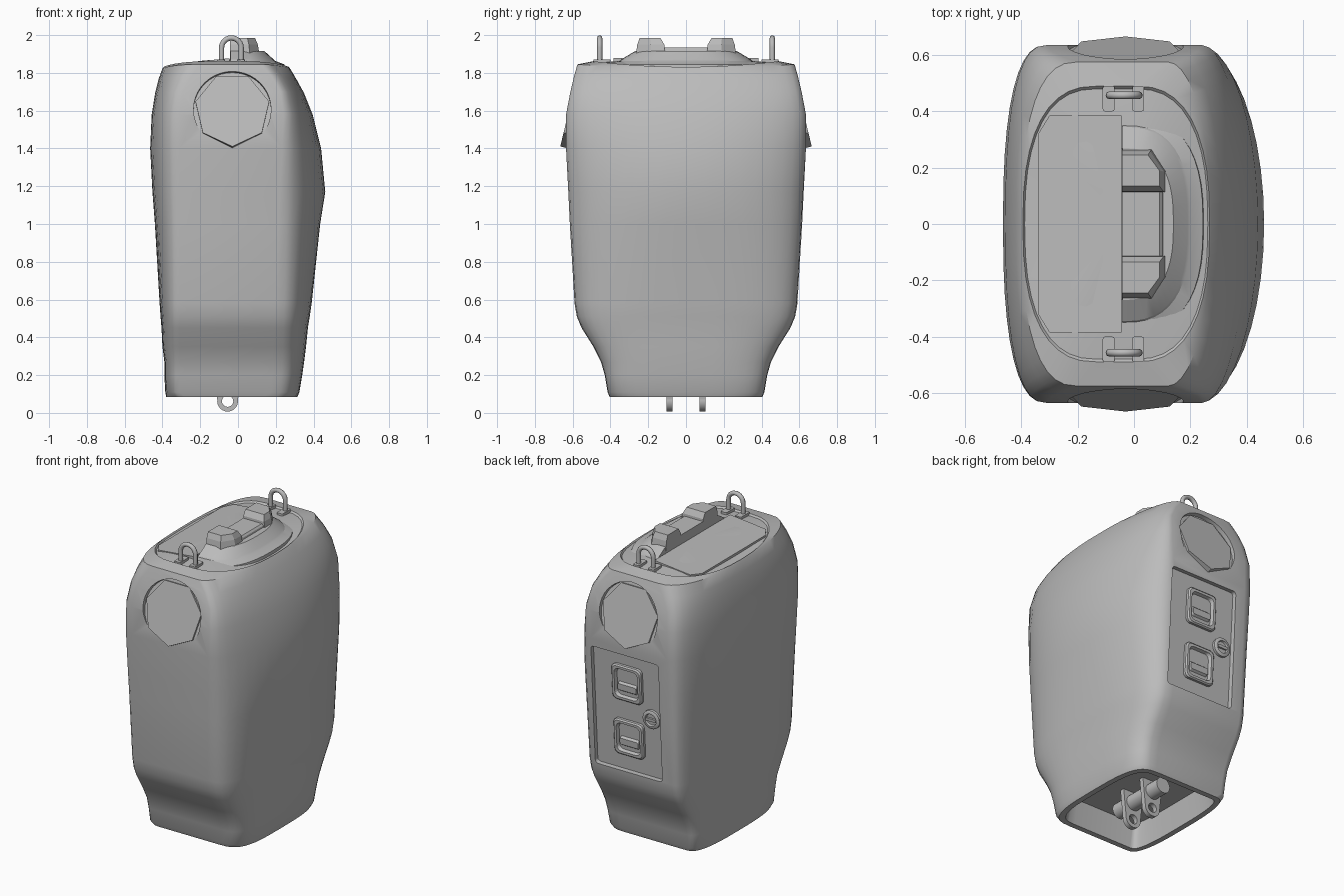
import bpy, bmesh
from math import sin, cos, pi, radians
from mathutils import Vector

if "Cube" in bpy.data.objects:
    bpy.data.objects.remove(bpy.data.objects["Cube"], do_unlink=True)

grey = bpy.data.materials.new("plain_grey")
grey.use_nodes = True
grey.diffuse_color = (0.5, 0.5, 0.5, 1)
grey.node_tree.nodes["Principled BSDF"].inputs["Base Color"].default_value = grey.diffuse_color


def loft(name, loops, closed=False):
    """Skin a list of equal-length loops; cap the ends unless closed into a ring."""
    bm = bmesh.new()
    rings = [[bm.verts.new(p) for p in loop] for loop in loops]
    n = len(rings[0])
    pairs = list(zip(rings, rings[1:])) + ([(rings[-1], rings[0])] if closed else [])
    for a, b in pairs:
        for i in range(n):
            j = (i + 1) % n
            bm.faces.new((a[i], a[j], b[j], b[i]))
    if not closed:
        bm.faces.new(rings[0])
        bm.faces.new(rings[-1])
    bmesh.ops.recalc_face_normals(bm, faces=bm.faces)
    mesh = bpy.data.meshes.new(name)
    bm.to_mesh(mesh)
    bm.free()
    mesh.materials.append(grey)
    ob = bpy.data.objects.new(name, mesh)
    bpy.context.collection.objects.link(ob)
    return ob


def select(ob):
    bpy.ops.object.select_all(action='DESELECT')
    ob.select_set(True)
    bpy.context.view_layer.objects.active = ob


def smooth(ob, angle=35):
    select(ob)
    bpy.ops.object.shade_smooth_by_angle(angle=radians(angle))


def cut(ob, cutter):
    cutter.hide_render = True
    mod = ob.modifiers.new("cut", 'BOOLEAN')
    mod.operation = 'DIFFERENCE'
    mod.object = cutter
    select(ob)
    bpy.ops.object.modifier_apply(modifier=mod.name)
    bpy.data.objects.remove(cutter, do_unlink=True)


def power(v, p):
    return (1 if v >= 0 else -1) * abs(v) ** (2 / p)


def section(z, x0, x1, yh, f0, f1, pl, pr, drop=0.0, n=20):
    """Flat-ended horizontal outline with separately rounded left and right sides."""
    pts = []
    for edge, flat, p, start in ((x1, f1, pr, -pi / 2), (x0, f0, pl, pi / 2)):
        for i in range(n + 1):
            t = start + pi * i / n
            x = flat + (edge - flat) * abs(cos(t)) ** (2 / p) if 0 < i < n else flat
            y = yh * power(sin(t), p)
            pts.append((x, y, z - drop * (1 - (y / yh) ** 2)))
    return pts


def wall(z, x0, x1, yh):
    """Outer wall: boxier low down, end faces narrowing into an arch at the shoulder."""
    arch = max(0, z - 1.6) ** 2
    return section(z, x0, x1, yh, -.31 + 1.8 * arch, .17 + .045 * z - 2.2 * arch,
                   3 - .5 * min(z, 1), 3.5 - 1.3 * min(z, 1.15), .35 * arch)


def deck(z, size):
    """Oval deck outline scaled about its own middle."""
    reach = .325 * size
    return section(z, -.063 - reach, -.063 + reach, .48 * size,
                   -.063 - reach * .2, -.063 + reach * .2, 2.5, 2.5, .03 * size)


def on_face(s, centre, slope, pts, w):
    """Map flat (u, v) points onto a tilted end face; w is height above it."""
    v_axis = Vector((0, s * slope, 1)).normalized()
    n_axis = Vector((0, s, -slope)).normalized()
    return [Vector(centre) + Vector((u, 0, 0)) + v_axis * v + n_axis * w for u, v in pts]


def ngon(r, n, cu=0):
    return [(cu + r * sin(2 * pi * i / n), -r * cos(2 * pi * i / n)) for i in range(n)]


def round_rect(w, h, r, cu=0, cv=0, n=4):
    pts = []
    for k, (sx, sy) in enumerate(((1, 1), (-1, 1), (-1, -1), (1, -1))):
        for i in range(n + 1):
            t = (k + i / n) * pi / 2
            pts.append((cu + sx * (w / 2 - r) + r * cos(t), cv + sy * (h / 2 - r) + r * sin(t)))
    return pts


ENDS = ((-1, "front"), (1, "back"))

# Body: hollow underside and rim, then tapered wall, then crowned deck
hollow = [section(z, g - .38, .315 - g, .405 - g, -.28, .14, 3, 3.5)
          for z, g in ((.24, .06), (.085, .035), (.085, 0))]
sides = [wall(*row) for row in (
    (.11, -.385, .325, .415), (.2, -.39, .34, .43), (.27, -.39, .35, .45),
    (.35, -.4, .36, .49), (.45, -.405, .37, .553), (.51, -.41, .38, .578),
    (.58, -.415, .39, .59), (1, -.44, .435, .615), (1.17, -.453, .462, .623),
    (1.4, -.465, .44, .635), (1.58, -.457, .395, .635), (1.7, -.438, .348, .612),
    (1.78, -.42, .308, .593), (1.845, -.4, .275, .575))]
top = [deck(z, size) for z, size in ((1.862, 1.02), (1.852, 1), (1.868, .6), (1.872, .25))]
body = loft("body", hollow + sides + top)

# Round recesses at both ends, each with a tilted flat disc
TILT = -.24
for s, label in ENDS:
    centre = (-.03, s * .619, 1.605)
    cut(body, loft("cutter", [on_face(s, centre, TILT, ngon(.205, 40), w) for w in (-.012, .2)]))
    loft(label + "_disc", [on_face(s, centre, TILT, ngon(.2, 7), w) for w in (-.06, 0)])

# Back service panel recess with two framed pockets and a round knob
PANEL, LEAN = (-.005, .61, .965), .06
outline = round_rect(.48, .77, .02)
cut(body, loft("cutter", [on_face(1, PANEL, LEAN, outline, w) for w in (-.028, .2)]))
smooth(body)
for label, v in (("upper", .19), ("lower", -.17)):
    steps = ((.21, -.04), (.21, -.012), (.195, -.004), (.165, -.004), (.15, -.024))
    loft(label + "_pocket", [on_face(1, PANEL, LEAN, round_rect(w, w + .02, .03, 0, v), d) for w, d in steps])
    loft(label + "_latch", [on_face(1, PANEL, LEAN, round_rect(.13, h, .01, 0, v - .03), d)
                            for h, d in ((.07, -.03), (.04, -.01))])
smooth(loft("panel_knob", [on_face(1, PANEL, LEAN, ngon(r, 24, -.165), d) for r, d in
                           ((.06, -.04), (.06, -.012), (.05, -.006), (.04, -.006), (.036, -.018))]))
loft("knob_grip", [on_face(1, PANEL, LEAN, round_rect(.07, .018, .005, -.165), d) for d in (-.03, -.006)])

# Deck plate with clipped outer corners, tilted down to the right
half_plate = [(-.045, .385), (-.3, .385), (-.34, .32)]
plate = half_plate + [(x, -y) for x, y in reversed(half_plate)]
loft("deck_plate", [[(x, y, z + .1 * x) for x, y in plate] for z in (1.805, 1.882)])


# Half dome beside the plate
def half_oval(z, x1, yh, n=24):
    angles = [pi * i / n - pi / 2 for i in range(n + 1)]
    return [(-.04 + (x1 + .04) * power(cos(t), 2.6), yh * power(sin(t), 2.6), z) for t in angles]


smooth(loft("half_dome", [half_oval(*row) for row in (
    (1.8, .25, .4), (1.845, .245, .39), (1.862, .2, .35), (1.87, .19, .345), (1.915, .14, .27))]), 20)


# Grip: low bridge with a raised block at each end
def grip_outline(z, x1, y1, y0):
    return [(-.042, y0, z), (x1, y0, z), (x1, (y0 + y1) / 2, z), (x1 * .55, y1, z), (-.042, y1, z)]


loft("grip_bridge", [[(-.042, -.13, z), (x, -.13, z), (x, .13, z), (-.042, .13, z)]
                     for z, x in ((1.86, .115), (1.925, .1), (1.935, .09))])
for s, label in ENDS:
    loft(label + "_grip_block", [grip_outline(z, x, s * far, s * near) for z, x, far, near in
                                 ((1.86, .12, .27, .11), (1.95, .105, .258, .115), (1.985, .09, .245, .135))])
loft("grip_slot", [[(x, u, 1.9 + v) for u, v in round_rect(.15, .03, .012)] for x in (.09, .113)])


def tube(name, path, r):
    curve = bpy.data.curves.new(name, 'CURVE')
    curve.dimensions = '3D'
    curve.bevel_depth = r
    curve.bevel_resolution = 2
    curve.use_fill_caps = True
    curve.materials.append(grey)
    spline = curve.splines.new('POLY')
    spline.points.add(len(path) - 1)
    for p, co in zip(spline.points, path):
        p.co = (*co, 1)
    ob = bpy.data.objects.new(name, curve)
    bpy.context.collection.objects.link(ob)
    select(ob)
    bpy.ops.object.convert(target='MESH')
    smooth(bpy.context.view_layer.objects.active, 50)


# Lifting loops on the deck, each on two small feet
for s, label in ENDS:
    y = s * .457
    arch = [(-.035 + .052 * cos(pi * i / 12), y, 1.933 + .052 * sin(pi * i / 12)) for i in range(13)]
    tube(label + "_lifting_loop", [(.017, y, 1.85)] + arch + [(-.087, y, 1.85)], .014)
    for side, x in (("left", .015), ("right", -.09)):
        foot = round_rect(.042, .09, .008, x, s * .445)
        loft(f"{label}_{side}_loop_foot", [[(u, v, z) for u, v in foot] for z in (1.83, 1.872)])

# Underside: cross bar and two hanging eyelets
HALF = .015
for s, label in ENDS:
    y = s * .087
    rings = [[(u - .055, y + w, .062 + v) for u, v in ngon(r, 24)]
             for r, w in ((.055, -HALF), (.055, HALF), (.03, HALF), (.03, -HALF))]
    smooth(loft(label + "_eyelet", rings, closed=True))
    half_stem = [(.055, .07), (.03, .108)]
    stem = [(-x, z) for x, z in half_stem] + [(x, z) for x, z in reversed(half_stem)] + [(.075, .26), (-.075, .26)]
    loft(label + "_eyelet_stem", [[(x - .055, y + w, z) for x, z in stem] for w in (-HALF, HALF)])
smooth(loft("cross_bar", [[(u - .055, y, .17 + v) for u, v in ngon(.05, 20)] for y in (-.2, .2)]))
